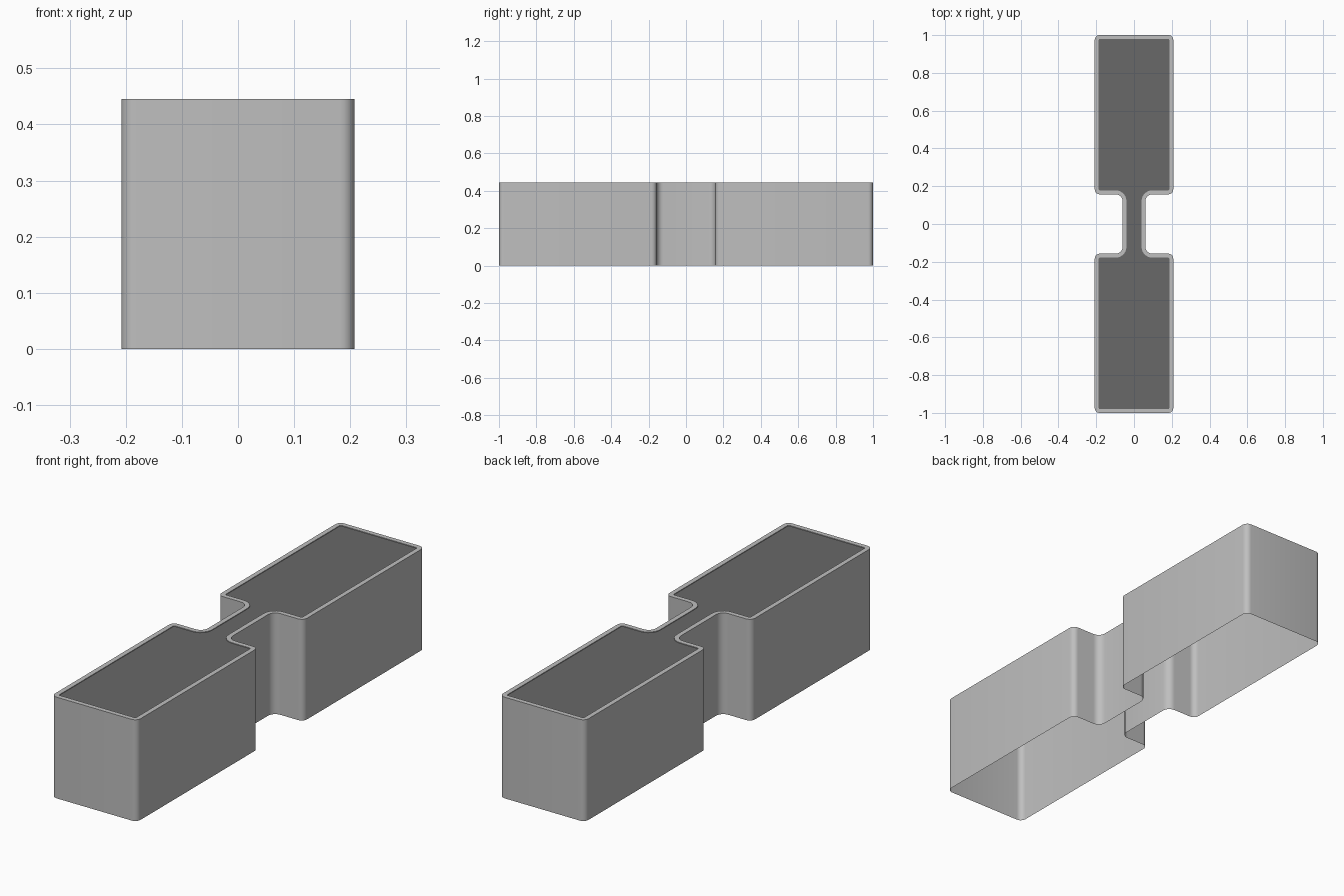
import bpy, bmesh, math
from mathutils import Vector

if "Cube" in bpy.data.objects:
    bpy.data.objects.remove(bpy.data.objects["Cube"])

H = 0.445      # height
RIM = 0.021    # rim width
SOIL = 0.003   # how far the fill sits below the rim
SEG = 6        # segments per rounded corner


def material(name, v):
    m = bpy.data.materials.new(name)
    m.diffuse_color = (v, v, v, 1)
    m.use_nodes = True
    m.node_tree.nodes["Principled BSDF"].inputs["Base Color"].default_value = m.diffuse_color
    return m


light = material("light_grey", 0.52)
dark = material("dark_grey", 0.14)


def outline(d):
    """Dumbbell outline shrunk inwards by d, with rounded corners."""
    w, l, n, g = 0.208 - d, 1.0 - d, 0.061 - d, 0.157 + d
    quarter = [(w, l, 1), (w, g, 1), (n, g, 0)]        # 1 = convex corner
    right = quarter[:] + [(x, -y, c) for x, y, c in reversed(quarter)]
    corners = right + [(-x, y, c) for x, y, c in reversed(right)]
    pts = []
    for i, (x, y, convex) in enumerate(corners):
        p = Vector((x, y))
        a = (Vector(corners[i - 1][:2]) - p).normalized()
        b = (Vector(corners[(i + 1) % len(corners)][:2]) - p).normalized()
        r = max(0.026 - d, 0.006) if convex else 0.035 + d
        c = p + (a + b) * r
        for k in range(SEG + 1):
            t = k / SEG * math.pi / 2
            pts.append(c - b * r * math.cos(t) - a * r * math.sin(t))
    return pts


def build(name, rings, cap, mat):
    """Skin a stack of (outline, z) rings, optionally filling the last one."""
    bm = bmesh.new()
    loops = [[bm.verts.new((p.x, p.y, z)) for p in pts] for pts, z in rings]
    for lo, hi in zip(loops, loops[1:]):
        for i in range(len(lo)):
            bm.faces.new((lo[i - 1], hi[i - 1], hi[i], lo[i]))
    if cap:
        bm.faces.new(list(reversed(loops[-1])))
    me = bpy.data.meshes.new(name)
    bm.to_mesh(me)
    bm.free()
    me.materials.append(mat)
    ob = bpy.data.objects.new(name, me)
    bpy.context.collection.objects.link(ob)
    bpy.context.view_layer.objects.active = ob
    ob.select_set(True)
    bpy.ops.object.shade_smooth_by_angle(angle=math.radians(35))
    ob.select_set(False)


outer, inner = outline(0), outline(RIM)

# Open-bottomed shell: outer wall, flat rim and short inner lip
build("planter_shell", [(outer, 0), (outer, H), (inner, H), (inner, H - SOIL)], False, light)
# Dark fill just below the rim
build("planter_fill", [(inner, H - SOIL)], True, dark)
